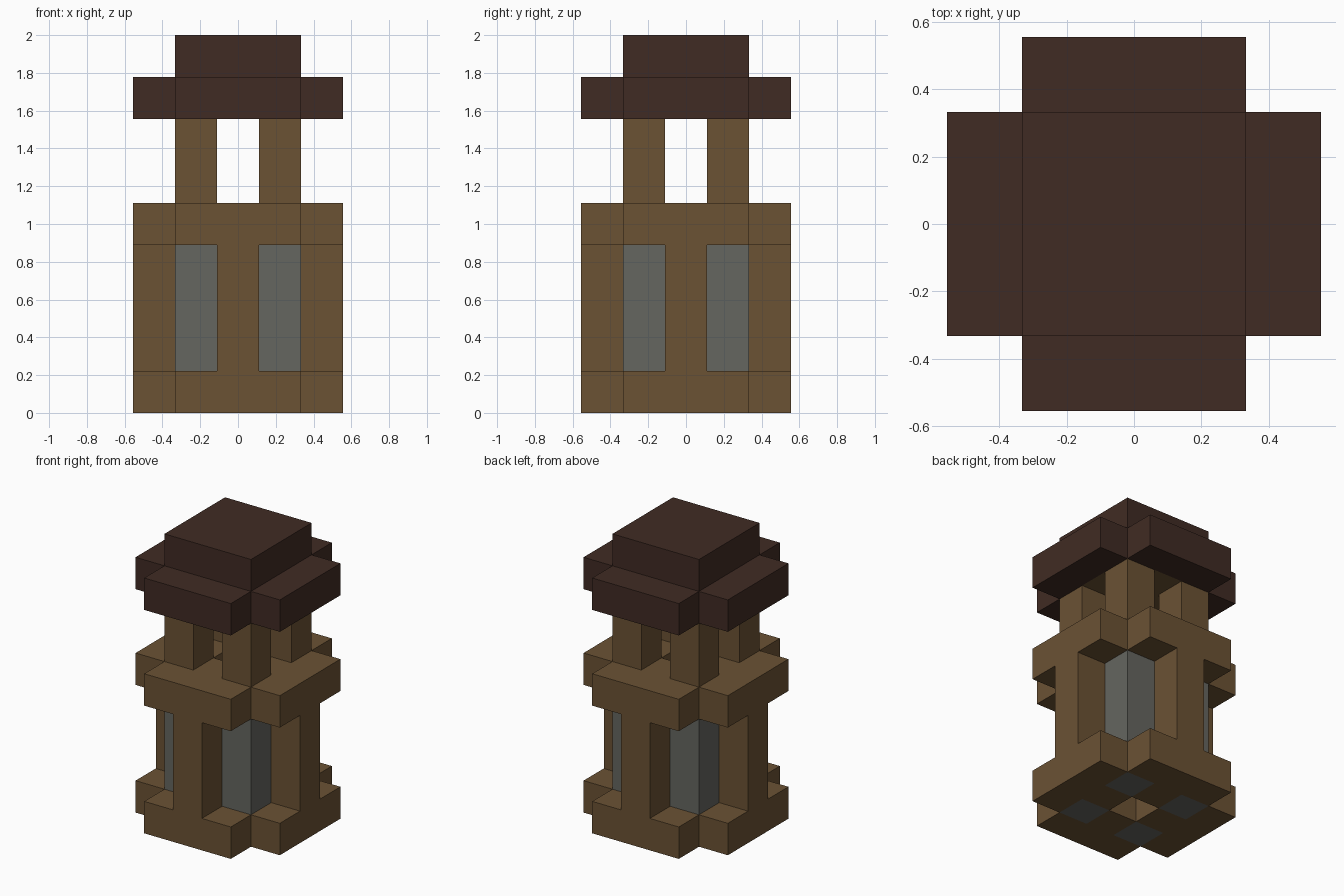
import bpy
import bmesh
from mathutils import Vector

if "Cube" in bpy.data.objects:
    bpy.data.objects.remove(bpy.data.objects["Cube"])

U = 2 / 9  # edge length of one block


def material(name, color):
    mat = bpy.data.materials.new(name)
    mat.use_nodes = True
    mat.diffuse_color = color
    mat.node_tree.nodes["Principled BSDF"].inputs["Base Color"].default_value = color
    return mat


wood = material("wood", (0.147, 0.084, 0.034, 1))
dark_wood = material("dark wood", (0.051, 0.024, 0.017, 1))
glass = material("grey glass", (0.130, 0.133, 0.117, 1))


def layer(test, levels):
    """Blocks of a five by five grid that pass the test, on each level."""
    span = range(-2, 3)
    return {(x, y, z) for x in span for y in span for z in levels
            if test(abs(x), abs(y))}


def corner(x, y):
    return x == 1 and y == 1


def inner(x, y):
    return x < 2 and y < 2


def inner_cross(x, y):
    return x + y < 2


def plus(x, y):
    return x + y < 4


# Body: wide base and rim, narrower ribs between them, open shaft in the middle
def ring(x, y):
    return plus(x, y) and not corner(x, y) and x + y > 0


def ribs(x, y):
    return x + y > 0 and min(x, y) == 0


parts = {
    "base": (layer(ring, [0]), wood),
    "wall_ribs": (layer(ribs, [1, 2, 3]), wood),
    "upper_rim": (layer(lambda x, y: plus(x, y) and x + y > 0, [4]), wood),
    "window_panes": (layer(corner, range(4)), glass),
    "roof_posts": (layer(corner, [5, 6]), wood),
    "ceiling": (layer(inner_cross, [7]), wood),
    "roof_brim": (layer(lambda x, y: plus(x, y) and not inner_cross(x, y), [7]), dark_wood),
    "roof_cap": (layer(inner, [8]), dark_wood),
}
solid = set().union(*(cells for cells, _ in parts.values()))


def build(name, cells, mat):
    """Skin the blocks with their exposed sides and merge flat areas."""
    bm = bmesh.new()
    for cell in cells:
        middle = Vector(cell) + Vector((0, 0, 0.5))
        for axis in range(3):
            for sign in (-1, 1):
                n = Vector((0, 0, 0))
                n[axis] = sign
                if tuple(int(c + d) for c, d in zip(cell, n)) in solid:
                    continue
                a = Vector((0, 0, 0))
                a[(axis + 1) % 3] = 0.5
                b = n.cross(a)
                bm.faces.new([bm.verts.new((middle + n / 2 + o) * U)
                              for o in (-a - b, a - b, a + b, b - a)])
    bmesh.ops.remove_doubles(bm, verts=bm.verts, dist=0.001)
    bmesh.ops.dissolve_limit(bm, angle_limit=0.01, verts=bm.verts, edges=bm.edges)
    mesh = bpy.data.meshes.new(name)
    bm.to_mesh(mesh)
    bm.free()
    mesh.materials.append(mat)
    bpy.context.collection.objects.link(bpy.data.objects.new(name, mesh))


for name, (cells, mat) in parts.items():
    build(name, cells, mat)
